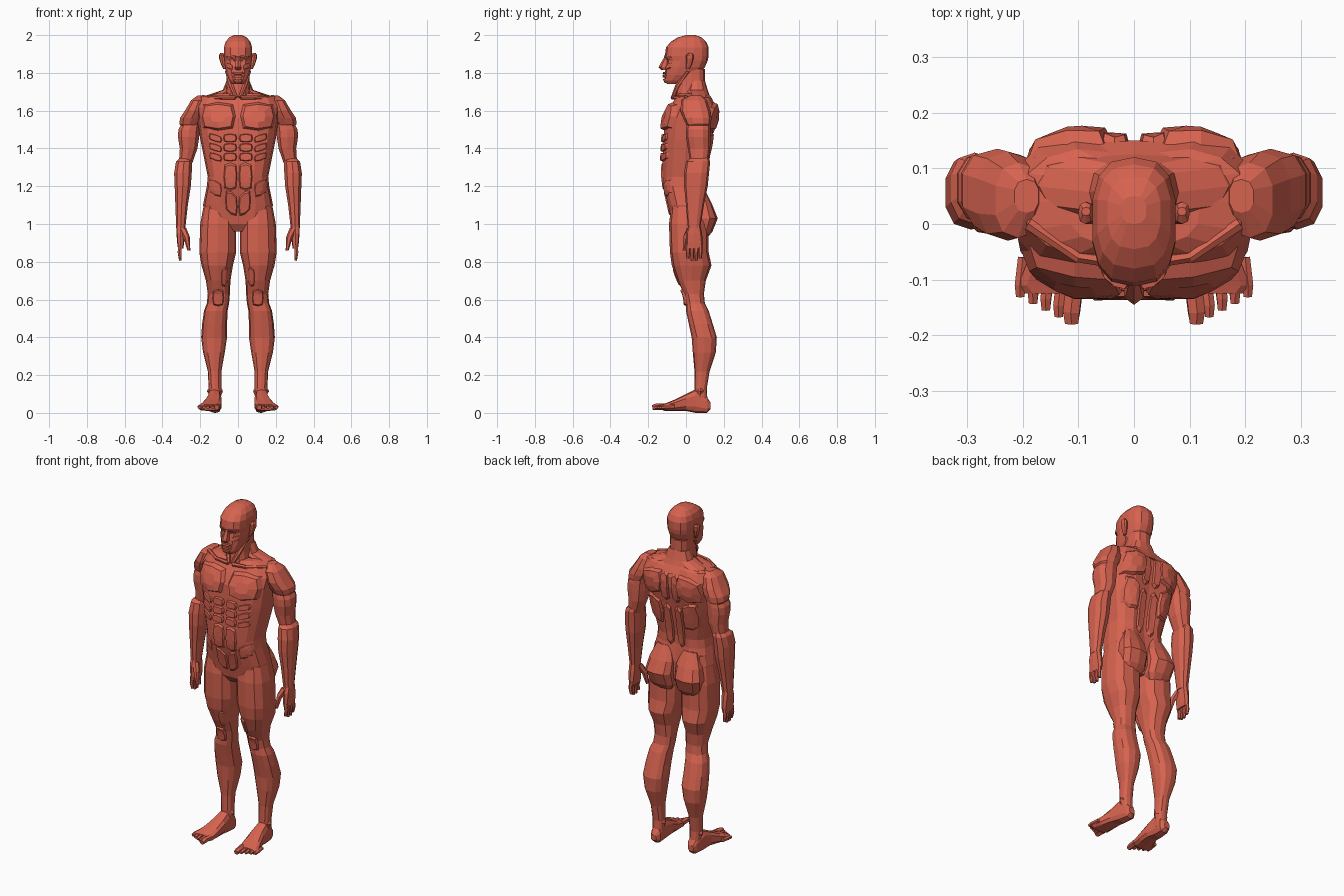
import bpy, bmesh
from math import sin, cos, pi, copysign
from mathutils import Vector
from mathutils.bvhtree import BVHTree

cube = bpy.data.objects.get("Cube")
if cube:
    bpy.data.objects.remove(cube, do_unlink=True)

colour = (.68, .125, .08, 1)
clay = bpy.data.materials.new("terracotta red")
clay.use_nodes = True
clay.diffuse_color = colour
shader = next(node for node in clay.node_tree.nodes if node.type == "BSDF_PRINCIPLED")
shader.inputs["Base Color"].default_value = colour

# Body landmarks, as heights
ankle, knee, calf, crotch, hip, waist = .13, .6, .4, 1, 1.1, 1.25
ribs, chest, armpit, collar, jaw = 1.4, 1.5, 1.56, 1.67, 1.76
wrist, elbow = 1, 1.33


def oval(sides, power=1):
    """Unit oval that gets boxier as the power falls, starting at the front."""
    for i in range(sides):
        angle = 2 * pi * i / sides - pi / 2
        yield Vector([copysign(abs(f) ** power, f) for f in (cos(angle), sin(angle))])


def skin(name, rings, mirror=True):
    """Bridge rings of points with quads, cap both ends and return the surface."""
    bm = bmesh.new()
    loops = [[bm.verts.new(point) for point in ring] for ring in rings]
    for low, high in zip(loops, loops[1:]):
        for i in range(len(low)):
            bm.faces.new((low[i - 1], low[i], high[i], high[i - 1]))
    bm.faces.new(loops[0])
    bm.faces.new(loops[-1])
    bmesh.ops.recalc_face_normals(bm, faces=bm.faces)
    surface = BVHTree.FromBMesh(bm)
    mesh = bpy.data.meshes.new(name)
    bm.to_mesh(mesh)
    bm.free()
    mesh.materials.append(clay)
    obj = bpy.data.objects.new(name, mesh)
    bpy.context.collection.objects.link(obj)
    if mirror:
        obj.modifiers.new("mirror", "MIRROR").use_mirror_merge = False
    return surface


def loft(name, sections, sides=10, power=.8, lengthwise=False):
    """Paired limb; a section is its level, then the two limits each way."""
    rings = []
    for level, inner, outer, low, high in sections:
        ring = []
        for u, v in oval(sides, power):
            across = (inner + outer + u * (outer - inner)) / 2
            other = (low + high + v * (high - low)) / 2
            ring.append((across, level, other) if lengthwise else (across, other, level))
        rings.append(ring)
    return skin(name, rings)


def trunk(name, sections, sides=12, power=.75, groove=0):
    """Central part; a section is its height, half width, front and back."""
    rings = []
    for height, half, front, back in sections:
        ring = [Vector((half * u, (front + back + v * (back - front)) / 2, height))
                for u, v in oval(sides, power)]
        ring[0].y += groove / 2
        ring[sides // 2].y -= groove
        rings.append(ring)
    return skin(name, rings, mirror=False)


def muscle(name, body, x, z, wide, tall, lift, side=-1, lean=0):
    """Raised slab wrapped on a body, in front or behind, mirrored if off centre."""
    rings = []
    for scale, rise in ((1, -lift), (1, 0), (.85, lift), (.4, lift)):
        ring = []
        for u, v in oval(8, .5):
            px = x + u * wide * scale
            pz = z + v * tall * scale + lean * (px - x)
            hit = body.ray_cast(Vector((px, side, pz)), Vector((0, -side, 0)))[0]
            ring.append(hit + Vector((0, side * rise, 0)))
        rings.append(ring)
    skin(name, rings, mirror=x > 0)


def rod(name, path, radii):
    """Tapered six sided rod along a path."""
    points = [Vector(point) for point in path]
    rings = []
    for i, (point, radius) in enumerate(zip(points, radii)):
        way = points[min(i + 1, len(points) - 1)] - points[max(i - 1, 0)]
        turn = Vector((0, 0, 1)).rotation_difference(way)
        rings.append([point + turn @ (flat.to_3d() * radius) for flat in oval(6)])
    skin(name, rings)


# Trunk and neck
torso = trunk("torso", [
    (crotch - .04, .05, -.05, .08), (crotch, .16, -.08, .11), (hip, .185, -.1, .115),
    (waist - .05, .165, -.125, .1), (waist, .16, -.13, .1), (ribs - .05, .18, -.13, .12),
    (ribs + .05, .2, -.125, .14), (armpit, .215, -.12, .165), (collar - .05, .22, -.09, .165),
    (collar, .2, -.06, .14), (collar + .02, .12, -.04, .12)], sides=16, power=.7, groove=.016)
trunk("trapezius", [(collar - .03, .2, 0, .15), (collar + .01, .17, .01, .125),
                    (collar + .04, .08, 0, .115), (jaw, .06, .02, .1)])
trunk("neck", [(collar - .03, .07, -.06, .11), (jaw - .03, .06, -.05, .1), (jaw + .06, .06, -.04, .1)])
rod("neck_tendon", [(.01, -.07, collar), (.035, -.045, jaw - .03), (.06, .01, jaw + .05)], [.01, .013, .01])
rod("collarbone", [(.015, -.07, collar), (.1, -.06, collar), (.19, 0, collar)], [.012, .01, .012])

# Chest and stomach
muscle("pectoral", torso, .107, chest + .07, .095, .075, .02)
for row in range(3):
    height = ribs - .045 + row * .05
    muscle(f"abdominal_{row}", torso, .042, height, .036, .022, .014)
    muscle(f"rib_muscle_{row}", torso, .12, height, .035, .018, .01, lean=.3)
muscle("lower_abdomen", torso, .04, waist, .036, .075, .008)
muscle("groin_panel", torso, .035, hip + .01, .032, .06, .008, lean=.6)
muscle("hip_crest", torso, .12, waist - .06, .035, .04, .006, lean=.4)

# Back and buttocks
muscle("shoulder_blade", torso, .12, armpit + .01, .08, .075, .02, side=1, lean=-.2)
muscle("upper_back", torso, .035, armpit, .025, .09, .012, side=1)
muscle("lat_muscle", torso, .115, ribs, .05, .085, .014, side=1, lean=.3)
muscle("spine_muscle", torso, .036, ribs - .08, .025, .13, .01, side=1)
loft("buttock", [
    (crotch - .09, .04, .13, .05, .1), (crotch - .04, .01, .165, .03, .14),
    (crotch + .03, .01, .18, .03, .168), (hip, .01, .165, .04, .14), (hip + .08, .04, .13, .05, .1)])

# Legs
leg = loft("leg", [
    (hip + .06, .05, .17, -.07, .09), (crotch, .01, .2, -.09, .12), (.85, .01, .205, -.085, .12),
    (.78, .027, .193, -.075, .135), (.7, .04, .17, -.045, .105), (knee + .03, .043, .16, -.01, .095),
    (knee - .02, .047, .165, 0, .1), (knee - .06, .055, .18, 0, .12), (calf + .07, .058, .19, .015, .142),
    (calf, .058, .195, .03, .163), (calf - .08, .07, .185, .036, .158), (.22, .088, .16, .045, .125),
    (ankle, .088, .155, .045, .11), (ankle / 3, .09, .15, .05, .115)], sides=12)
muscle("kneecap", leg, .105, knee + .01, .03, .045, .012)
muscle("inner_thigh_muscle", leg, .07, knee + .12, .018, .05, .01, lean=-.4)
loft("ankle_bone", [(ankle - .04, .09, .15, .06, .09), (ankle - .015, .08, .165, .055, .1),
                    (ankle + .01, .09, .15, .06, .09)], sides=8)

# Feet
loft("foot", [
    (.13, .105, .14, .02, .055), (.11, .09, .15, 0, .085), (.05, .09, .16, 0, .125),
    (0, .085, .17, .01, .1), (-.06, .085, .19, .01, .07), (-.11, .09, .21, .01, .05),
    (-.125, .1, .195, .015, .045)], power=.65, lengthwise=True)
for toe in range(5):
    x, tip = .112 + .023 * toe, -.178 + .012 * toe
    size = .011 if toe else .017
    rod(f"toe_{toe}", [(x - .006, tip + .07, .034), (x, tip + .02, .032), (x, tip, .028)],
        [size, size, size * .8])

# Arms
loft("shoulder", [
    (collar + .01, .17, .215, .02, .08), (collar - .015, .165, .25, -.025, .11),
    (armpit + .04, .17, .283, -.03, .13), (armpit, .18, .31, -.015, .135),
    (armpit - .03, .2, .312, 0, .132), (chest, .215, .29, .02, .12)])
loft("upper_arm", [
    (armpit, .195, .285, .01, .125), (chest, .2, .318, 0, .13), (chest - .04, .203, .32, 0, .13),
    (ribs, .213, .31, .01, .128), (elbow - .02, .245, .315, .025, .115)])
loft("forearm", [
    (elbow + .02, .25, .31, .025, .12), (elbow, .242, .33, 0, .128), (elbow - .06, .243, .34, -.01, .122),
    (elbow - .13, .248, .337, -.01, .115), (wrist + .1, .264, .333, 0, .095), (wrist - .02, .278, .328, .01, .075)])

# Hands
loft("palm", [
    (wrist - .13, .29, .318, 0, .085), (wrist - .1, .285, .322, 0, .09),
    (wrist - .05, .282, .326, 0, .085), (wrist, .282, .326, .015, .075)], sides=8, power=.6)
for finger in range(4):
    y, tip = .01 + .022 * finger, wrist - .2 + .012 * abs(finger - 1.5)
    rod(f"finger_{finger}", [(.306, y, wrist - .11), (.31, y, wrist - .15), (.305, y, tip)], [.012, .011, .008])
rod("thumb", [(.29, .02, wrist - .03), (.272, 0, wrist - .07), (.26, -.01, wrist - .14)], [.018, .017, .008])

# Head
head = trunk("head", [
    (jaw - .02, .03, -.1, -.04), (jaw, .046, -.113, 0), (jaw + .03, .06, -.112, .06),
    (jaw + .07, .07, -.108, .1), (1.865, .074, -.1, .115), (1.89, .076, -.112, .12),
    (1.935, .076, -.106, .12), (1.965, .067, -.08, .107), (1.987, .048, -.045, .085),
    (2, .022, 0, .05)], sides=14)

# Face and ears
eyes, mouth = 1.865, 1.79
trunk("nose", [(mouth + .025, .015, -.13, -.08), (mouth + .04, .02, -.145, -.08),
               (mouth + .055, .016, -.138, -.08), (eyes + .02, .01, -.114, -.08)], sides=6)
muscle("upper_lip", head, 0, mouth + .009, .03, .007, .012)
muscle("lower_lip", head, 0, mouth - .008, .026, .007, .012)
muscle("chin", head, 0, jaw - .003, .024, .012, .008)
muscle("brow", head, .035, eyes + .02, .026, .008, .008)
muscle("eye", head, .032, eyes, .015, .006, .005)
muscle("cheekbone", head, .045, eyes - .03, .017, .014, .006, lean=.4)
loft("ear", [
    (mouth + .03, .066, .078, 0, .02), (mouth + .05, .068, .088, 0, .03), (eyes + .01, .07, .1, 0, .04),
    (eyes + .03, .074, .1, 0, .04), (eyes + .04, .078, .094, .015, .03)], sides=8)
